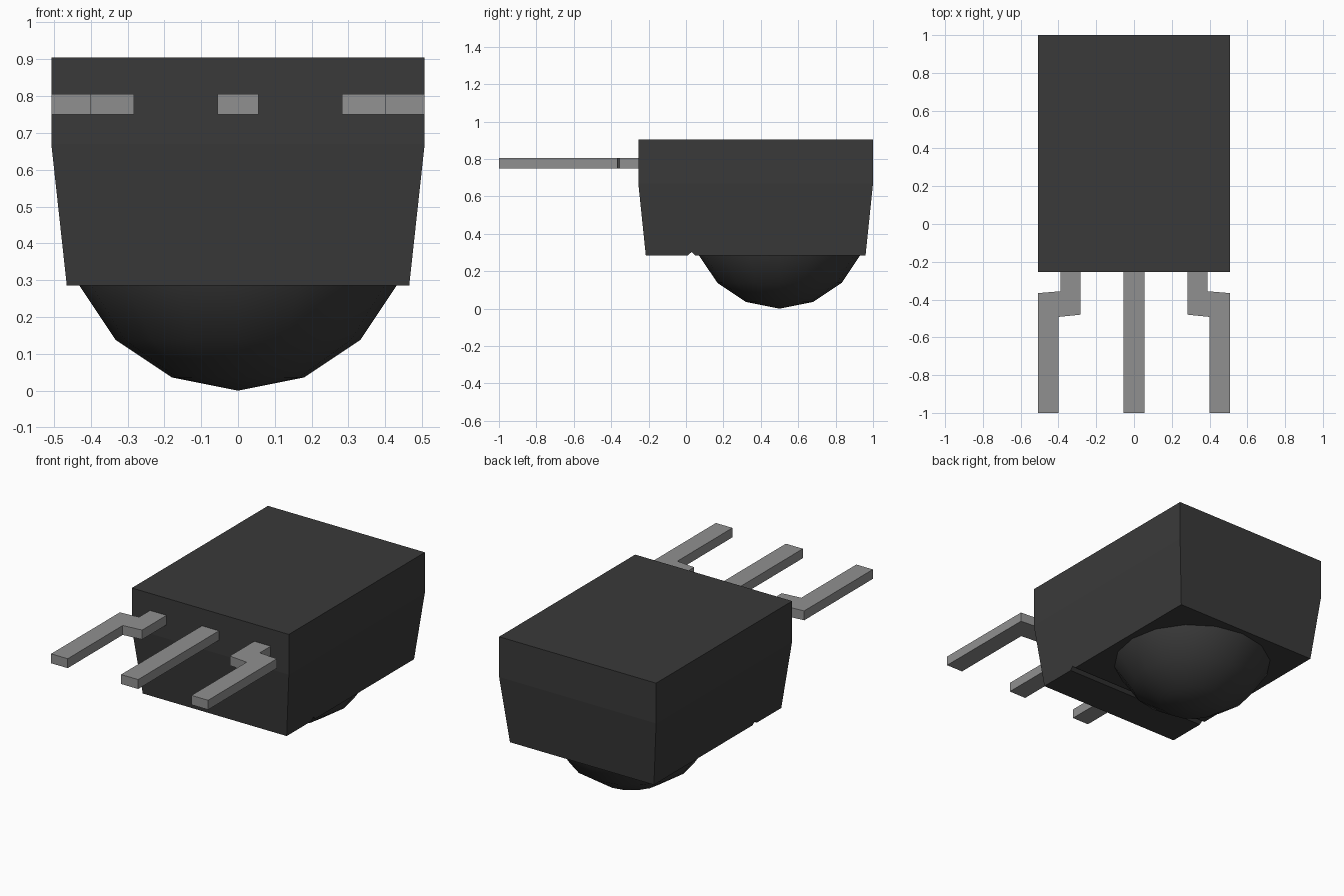
import bpy, bmesh, math

cube = bpy.data.objects.get("Cube")
if cube:
    bpy.data.objects.remove(cube, do_unlink=True)


def material(name, rgb):
    m = bpy.data.materials.new(name)
    m.use_nodes = True
    m.diffuse_color = (*rgb, 1)
    m.node_tree.nodes["Principled BSDF"].inputs["Base Color"].default_value = (*rgb, 1)
    return m


black = material("black plastic", (0.042, 0.042, 0.042))
metal = material("grey metal", (0.28, 0.28, 0.28))


def finish(name, bm, mat):
    bmesh.ops.recalc_face_normals(bm, faces=bm.faces)
    me = bpy.data.meshes.new(name)
    bm.to_mesh(me)
    bm.free()
    ob = bpy.data.objects.new(name, me)
    bpy.context.collection.objects.link(ob)
    me.materials.append(mat)
    return ob


def prism(name, outline, z0, z1, mat):
    """Extrude a flat xy outline from z0 to z1."""
    bm = bmesh.new()
    face = bm.faces.new([bm.verts.new((x, y, z0)) for x, y in outline])
    top = bmesh.ops.extrude_face_region(bm, geom=[face])["geom"]
    bmesh.ops.translate(bm, vec=(0, 0, z1 - z0),
                        verts=[v for v in top if isinstance(v, bmesh.types.BMVert)])
    return finish(name, bm, mat)


# Body: three stacked rectangles, tapered below, with a shallow V groove underneath
bm = bmesh.new()
rings = []
for z, hx, y0, y1 in [(0.285, 0.465, -0.215, 0.96),
                      (0.67, 0.507, -0.255, 1.0),
                      (0.905, 0.507, -0.255, 1.0)]:
    pts = [(-hx, y0), (hx, y0), (hx, y1), (-hx, y1)]
    rings.append([bm.verts.new((x, y, z)) for x, y in pts])
for a, b in zip(rings, rings[1:]):
    for i in range(4):
        j = (i + 1) % 4
        bm.faces.new((a[i], a[j], b[j], b[i]))
bm.faces.new(rings[0])
bm.faces.new(rings[-1])
body = finish("body", bm, black)

# Groove cutter: triangular bar running across the underside
bm = bmesh.new()
tri = bm.faces.new([bm.verts.new((-0.6, y, z)) for y, z in
                    [(0.0, 0.275), (0.06, 0.275), (0.03, 0.303)]])
ext = bmesh.ops.extrude_face_region(bm, geom=[tri])["geom"]
bmesh.ops.translate(bm, vec=(1.2, 0, 0),
                    verts=[v for v in ext if isinstance(v, bmesh.types.BMVert)])
cutter = finish("groove_cutter", bm, black)
cut = body.modifiers.new("groove", 'BOOLEAN')
cut.operation = 'DIFFERENCE'
cut.solver = 'EXACT'
cut.object = cutter
bpy.context.view_layer.objects.active = body
bpy.ops.object.modifier_apply(modifier=cut.name)
bpy.data.objects.remove(cutter, do_unlink=True)

# Lens dome: lower half of a coarse sphere bulging out of the underside
R = 0.47
bm = bmesh.new()
bmesh.ops.create_uvsphere(bm, u_segments=16, v_segments=8, radius=R)
bmesh.ops.delete(bm, geom=[v for v in bm.verts if v.co.z > 0.01], context='VERTS')
bmesh.ops.translate(bm, vec=(0, 0.5, R), verts=bm.verts)
bmesh.ops.holes_fill(bm, edges=bm.edges, sides=0)
dome = finish("lens_dome", bm, black)
bpy.ops.object.select_all(action='DESELECT')
dome.select_set(True)
bpy.context.view_layer.objects.active = dome
bpy.ops.object.shade_smooth_by_angle(angle=math.radians(40))

# Leads: one straight, two cranked outwards
LEAD_Z = (0.75, 0.805)
prism("middle_lead", [(-0.055, -1), (0.055, -1), (0.055, -0.24), (-0.055, -0.24)], *LEAD_Z, metal)
crank = [(0.283, -0.24), (0.283, -0.48), (0.4, -0.492), (0.4, -1),
         (0.507, -1), (0.507, -0.366), (0.39, -0.356), (0.39, -0.24)]
for side, s in (("left", 1), ("right", -1)):
    prism(side + "_lead", [(s * x, y) for x, y in crank], *LEAD_Z, metal)
